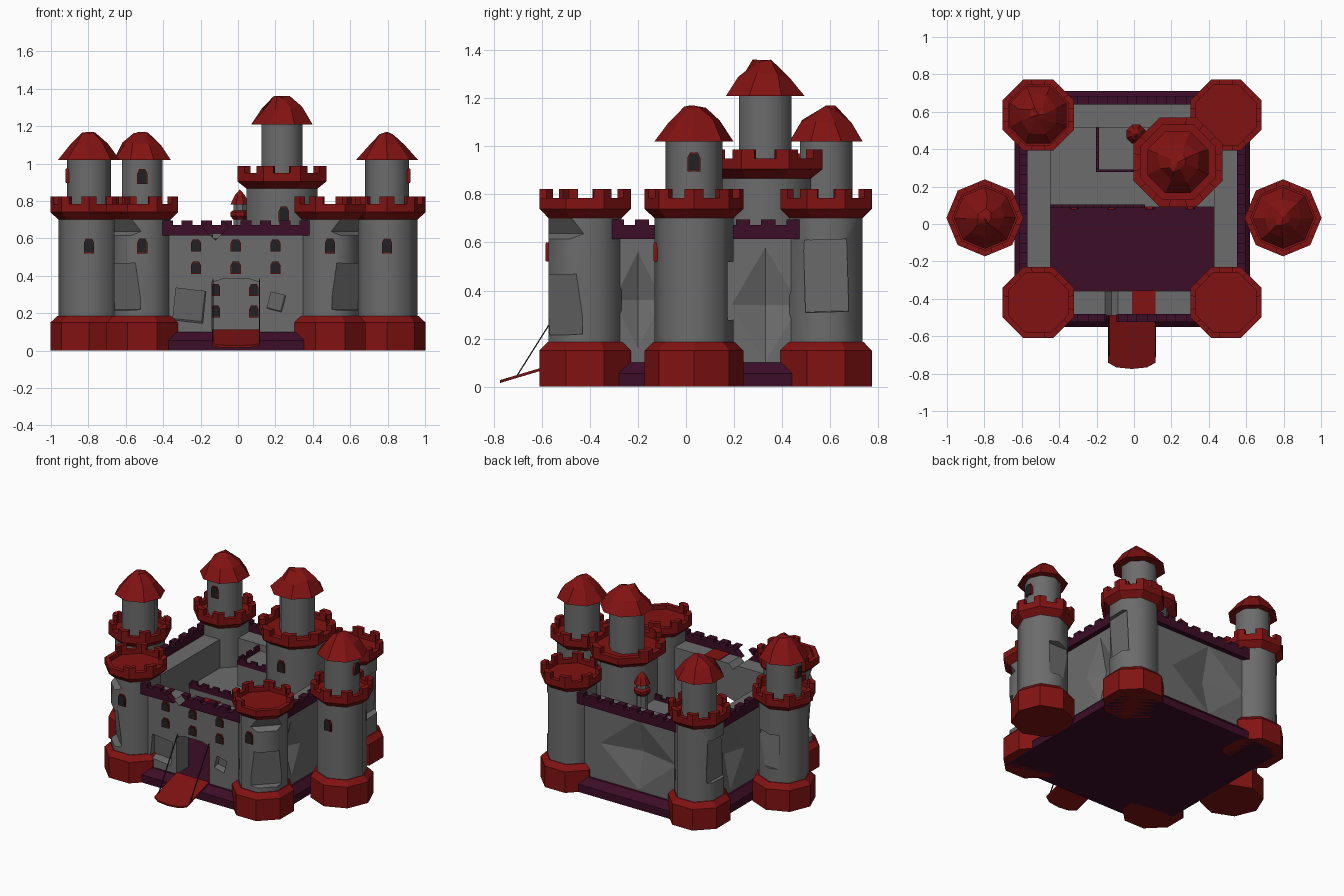
import bpy, bmesh, math, random
from mathutils import Vector, Matrix

if "Cube" in bpy.data.objects:
    bpy.data.objects.remove(bpy.data.objects["Cube"])
random.seed(4)

def mat(name, c):
    m = bpy.data.materials.new(name)
    m.diffuse_color = (*c, 1)
    m.use_nodes = True
    m.node_tree.nodes["Principled BSDF"].inputs["Base Color"].default_value = m.diffuse_color
    return m

GRAY = mat("stone_gray", (0.15, 0.15, 0.15))
RED = mat("dark_red", (0.22, 0.006, 0.006))
PURPLE = mat("dark_purple", (0.045, 0.004, 0.02))
DARK = mat("window_dark", (0.015, 0.015, 0.017))
CX, CY = -0.01, 0.08          # centre of the walled square
E = math.pi / 8

def finish(bm, name, m, smooth=False):
    bmesh.ops.recalc_face_normals(bm, faces=bm.faces)
    me = bpy.data.meshes.new(name)
    bm.to_mesh(me)
    bm.free()
    me.materials.append(m)
    ob = bpy.data.objects.new(name, me)
    bpy.context.collection.objects.link(ob)
    if smooth:
        bpy.context.view_layer.objects.active = ob
        bpy.ops.object.select_all(action='DESELECT')
        ob.select_set(True)
        bpy.ops.object.shade_smooth_by_angle(angle=math.radians(50))
    return ob

def prism(name, pts, vec, m):
    bm = bmesh.new()
    f = bm.faces.new([bm.verts.new(p) for p in pts])
    r = bmesh.ops.extrude_face_region(bm, geom=[f], use_keep_orig=True)
    bmesh.ops.translate(bm, vec=vec, verts=[v for v in r['geom'] if isinstance(v, bmesh.types.BMVert)])
    return finish(bm, name, m)

def box(name, x0, x1, y0, y1, z0, z1, m):
    return prism(name, [(x0, y0, z0), (x1, y0, z0), (x1, y1, z0), (x0, y1, z0)], (0, 0, z1 - z0), m)

def lathe(name, prof, x, y, m, rot=E, n=8, jitter=0, smooth=False):
    # profile of (radius, z); radius 0 becomes a single point
    bm = bmesh.new()
    rings = []
    for i, (r, z) in enumerate(prof):
        ring = []
        for k in range(n if r else 1):
            a = rot + 2 * math.pi * k / n
            j = jitter if 0 < i < len(prof) - 1 else 0
            ring.append(bm.verts.new((x + r * math.cos(a) + random.uniform(-j, j),
                                      y + r * math.sin(a) + random.uniform(-j, j),
                                      z + random.uniform(-j, j))))
        rings.append(ring)
    for a, b in zip(rings, rings[1:]):
        for k in range(n):
            q = [a[k % len(a)], a[(k + 1) % len(a)], b[(k + 1) % len(b)], b[k % len(b)]]
            bm.faces.new(list(dict.fromkeys(q)))
    for ring in (rings[0], rings[-1]):
        if len(ring) > 2:
            bm.faces.new(ring)
    return finish(bm, name, m, smooth)

def cut(target, loc, size, rot=(0, 0, 0), octa=False):
    # hidden cutter: a box, or a flat octahedron for shallow dents
    bm = bmesh.new()
    bmesh.ops.create_cube(bm, size=2)
    if octa:
        bm.clear()
        bmesh.ops.create_uvsphere(bm, u_segments=4, v_segments=2, radius=1)
    M = Matrix.Rotation(rot[2], 4, 'Z') @ Matrix.Rotation(rot[1], 4, 'Y') @ Matrix.Rotation(rot[0], 4, 'X')
    bmesh.ops.transform(bm, matrix=Matrix.Translation(loc) @ M @ Matrix.Diagonal((*size, 1)), verts=bm.verts)
    c = finish(bm, "damage_cutter", GRAY)
    c.hide_render = True
    c.hide_viewport = True
    c.display_type = 'WIRE'
    md = target.modifiers.new("damage", 'BOOLEAN')
    md.operation, md.object, md.solver = 'DIFFERENCE', c, 'EXACT'

def window(x, y, z, ang=0, w=0.055, h=0.08):
    # arched red frame with a dark plate; ang 0 faces the front
    R = Matrix.Rotation(ang, 3, 'Z')
    def arch(name, s, d0, d1, m):
        W, H = w / 2 - s, h - 2 * s
        pts = [(-W, 0), (W, 0), (W, H * .7), (W * .6, H), (-W * .6, H), (-W, H * .7)]
        P = [R @ Vector((a, -d0, b - H / 2)) + Vector((x, y, z)) for a, b in pts]
        prism(name, P, R @ Vector((0, -(d1 - d0), 0)), m)
    arch("window_frame", 0, -0.012, 0.010, RED)
    arch("window_pane", 0.004, 0.006, 0.012, DARK)

def crenel(name, p0, p1, z0, z1, z2, thick, step=0.1):
    # battlement strip with teeth from p0 to p1
    p0, p1 = Vector((*p0, 0)), Vector((*p1, 0))
    d = p1 - p0
    n = max(1, round(d.length / step))
    prof = [(0, z0)]
    for i in range(n):
        prof += [((i + t) / n, z) for t, z in ((0, z1), (.22, z1), (.22, z2), (.78, z2), (.78, z1))]
    prof += [(1, z1), (1, z0)]
    pts = [p0 + d * t + Vector((0, 0, z)) for t, z in prof]
    return prism(name, pts, Vector((-d.y, d.x, 0)).normalized() * thick, PURPLE)

def crown(x, y, R, z, rot, skip=()):
    # flared red collar with corner merlons
    lathe("tower_crown", [(R * .79, z), (R, z + .04), (R, z + .085), (R * .84, z + .085),
                          (R * .84, z + .055), (0, z + .055)][::1] + [], x, y, RED, rot).data.update()
    corner = lambda k, s: Vector((x + R * s * math.cos(rot + k * E * 2), y + R * s * math.sin(rot + k * E * 2), z + .083))
    for k in range(8):
        if k in skip:
            continue
        side = lambda j, s: corner(k, s).lerp(corner(j, s), .27)
        prism("merlon", [side(k - 1, 1), corner(k, 1), side(k + 1, 1),
                         side(k + 1, .84), corner(k, .84), side(k - 1, .84)], (0, 0, .04), RED)

def turret(x, y, z, rot, top, R=0.165):
    lathe("turret_body", [(.118, z), (.118, top + .01)], x, y, GRAY, rot, smooth=True)
    lathe("turret_roof", [(R, top), (R * .62, top + .085), (R * .25, top + .14), (0, top + .15)],
          x, y, RED, rot, jitter=.012)

def tower(x, y, rot, roof=False, skip=()):
    lathe("tower_base", [(.206, 0), (.206, .15), (.17, .185)], x, y, RED, rot)
    body = lathe("tower_body", [(.164, .1), (.164, .72)], x, y, GRAY, rot, smooth=True)
    crown(x, y, .206, .70, rot, skip)
    if roof:
        turret(x, y, .74, rot, 1.02)
    return body

# corner towers, with chipped patches facing outward
for sx, x in ((-1, -.512), (1, .492)):
    b = tower(x, -.42, E, skip=(4, 5) if sx < 0 else (6, 7))
    a = math.atan2(-1, sx)
    cut(b, (x + .165 * math.cos(a), -.42 + .165 * math.sin(a), .34), (.045, .1, .125), (0, .1, a))
    cut(b, (x + .175 * math.cos(a), -.42 + .175 * math.sin(a), .67), (.04, .12, .06), (0, .5, a))
    window(x, -.42 - .152, .56)
    b = tower(x, .583, E, roof=sx < 0)
    cut(b, (x + sx * .165, .583, .46), (.05, .09, .15), (.03, .06, 0))
window(-.512, .583 - .109, .93)

# side towers
for sx in (-1, 1):
    x = sx * .797
    b = tower(x, .033, 0, True)
    cut(b, (x + sx * -.02, .033 + .17, .4), (.08, .04, .12), (.1, 0, 0))
    window(x, .033 - .156, .56)
    window(x + sx * .112, .033, .935, sx * math.pi / 2)

# great tower
lathe("great_tower_body", [(.205, .1), (.205, .88)], .235, .33, GRAY, smooth=True)
crown(.235, .33, .258, .865, E, skip=(2,))
turret(.235, .33, .91, E, 1.21, .177)
window(.245, .33 - .19, .73)

# small lookout turret
lathe("lookout_body", [(.038, .5), (.038, .79)], .01, .48, GRAY)
lathe("lookout_collar", [(.038, .70), (.055, .72), (.055, .74), (.038, .75)], .01, .48, RED)
lathe("lookout_roof", [(.055, .78), (.03, .83), (0, .862)], .01, .48, RED)

# sloped foundation
S2 = math.sqrt(2)
lathe("foundation", [(.63 * S2, 0), (.63 * S2, .055), (.585 * S2, .1)], CX, CY, PURPLE, math.pi / 4, 4)

# curtain walls and parapets
H, T = .57, .133
front = box("front_wall", CX - H, CX + H, CY - H, CY - H + T, .09, .625, GRAY)
back = box("back_wall", CX - H, CX + H, CY + H - T, CY + H, .09, .625, GRAY)
left = box("left_wall", CX - H, CX - H + T, CY - H + T, CY + H - T, .09, .625, GRAY)
right = box("right_wall", CX + H - T, CX + H, CY - H + T, CY + H - T, .09, .625, GRAY)
P, L = .605, .42
pf = crenel("front_parapet", (CX - L, CY - P), (CX + L, CY - P), .615, .672, .695, .045)
crenel("right_parapet", (CX + P, CY - L), (CX + P, CY + L), .615, .672, .695, .045)
crenel("back_parapet", (CX + L, CY + P), (CX - L, CY + P), .615, .672, .695, .045)
crenel("left_parapet", (CX - P, CY + L), (CX - P, CY - L), .615, .672, .695, .045)
for w in (front, pf):
    cut(w, (-.12, -.5, .66), (.05, .16, .05), (0, math.pi / 4, 0))
cut(back, (-.08, CY + H, .36), (.3, .06, .25), octa=True)
cut(left, (CX - H, .33, .36), (.05, .16, .24), octa=True)
cut(right, (CX + H, .33, .34), (.05, .14, .24), octa=True)
cut(right, (CX + H, -.2, .36), (.05, .1, .2), octa=True)
cut(front, (-.26, -.49, .24), (.08, .05, .085), (.15, .1, .1))
cut(front, (.205, -.49, .26), (.04, .05, .045), (.1, .25, .1))

# gate opening
gate = prism("gate_cutter", [(-.14, -.6, .1), (.118, -.6, .1), (.118, -.6, .365), (.06, -.6, .383),
                             (-.08, -.6, .383), (-.14, -.6, .365)], (0, .35, 0), GRAY)
gate.hide_render = gate.hide_viewport = True
md = front.modifiers.new("gate", 'BOOLEAN')
md.operation, md.object, md.solver = 'DIFFERENCE', gate, 'EXACT'
for x in (-.225, -.012, .2):
    for z in (.562, .443):
        window(x, -.49, z, 0, .055, .065)
box("walkway_plank", -.01, .115, -.49, -.355, .624, .63, RED)

# drawbridge with rounded end, and its chains
bridge = [(-.14, 0), (.116, 0), (.116, .88), (.07, .97), (-.012, 1), (-.095, .97), (-.14, .88)]
prism("drawbridge", [(x, -.49 - .285 * t, .1 - .085 * t) for x, t in bridge], (0, 0, .012), RED)
for x in (-.136, .112):
    prism("chain", [(x, -.713, .035), (x, -.707, .035), (x, -.487, .385), (x, -.493, .385)], (.006, 0, 0), DARK)

# inner keep: lower terrace and raised block
box("keep", CX - .44, CX + .44, .09, CY + H - T, .09, .42, GRAY)
crenel("keep_parapet", (CX - .44, .085), (.06, .085), .41, .445, .465, .02, .08)
for x in (-.32, -.12, .085, .3):
    for z in (.325, .21):
        window(x, .09, z, 0, .05, .065)
box("upper_block", -.2, CX + .44, .28, CY + H - T, .41, .58, GRAY)
crenel("block_front_parapet", (-.2, .278), (.06, .278), .57, .6, .62, .014, .08)
crenel("block_side_parapet", (-.202, .53), (-.202, .278), .57, .6, .62, .014, .08)
